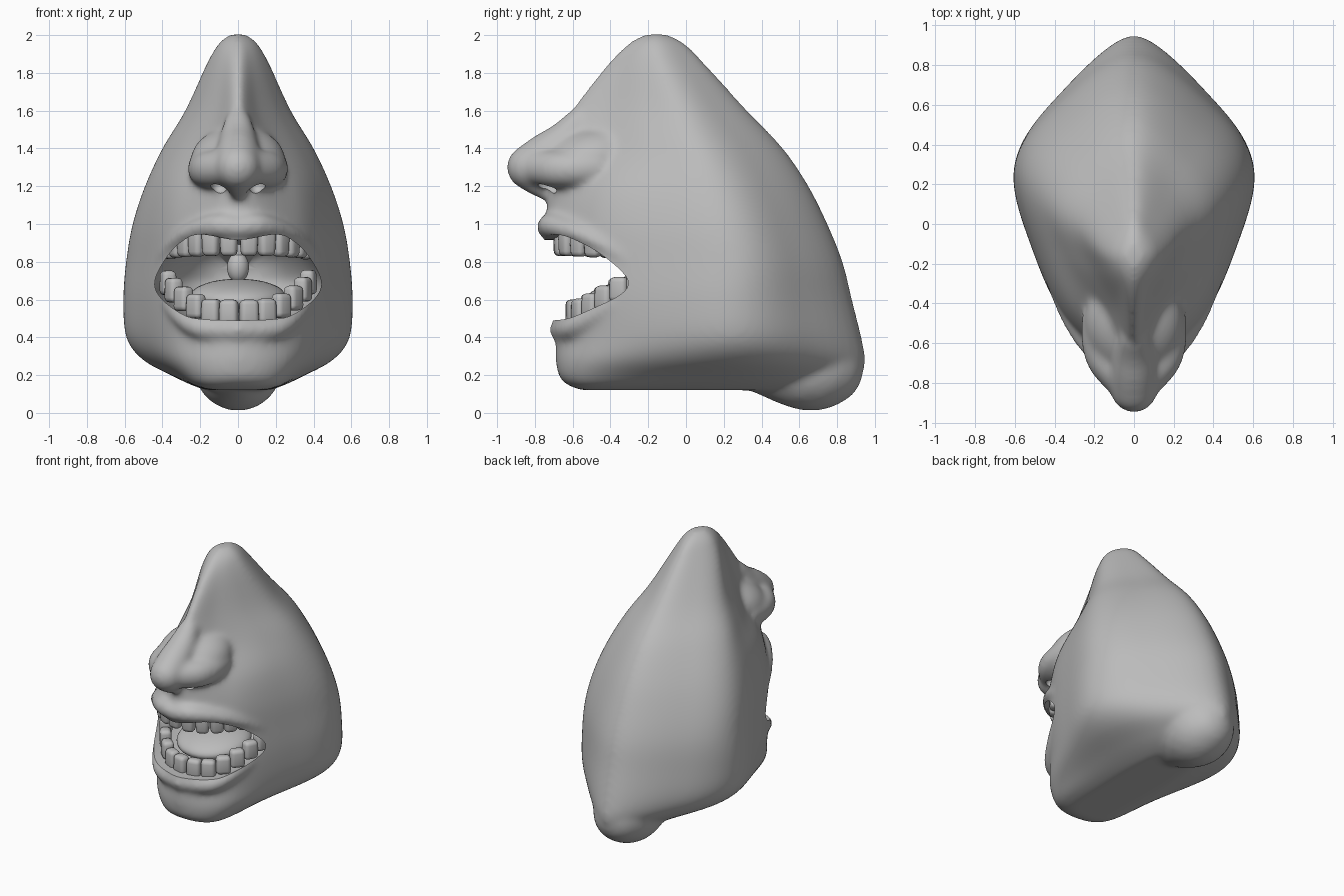
import bpy
import bmesh
import math
from mathutils import Matrix, Vector

if "Cube" in bpy.data.objects:
    bpy.data.objects.remove(bpy.data.objects["Cube"], do_unlink=True)

# One clay grey for everything
clay = bpy.data.materials.new("clay_grey")
clay.use_nodes = True
clay.diffuse_color = (0.5, 0.5, 0.5, 1)
for node in clay.node_tree.nodes:
    if node.type == "BSDF_PRINCIPLED":
        node.inputs["Base Color"].default_value = clay.diffuse_color
        node.inputs["Roughness"].default_value = 0.7


def spline(points, steps, closed=False):
    """Smooth curve through points of any dimension."""
    n = len(points)
    result = []
    for i in range(n if closed else n - 1):
        picks = [(i + k) % n if closed else min(max(i + k, 0), n - 1)
                 for k in (-1, 0, 1, 2)]
        a, b, c, d = [Vector(points[p]) for p in picks]
        for s in range(steps):
            t = s / steps
            curve = (a * 2 - b * 5 + c * 4 - d) * t + ((b - c) * 3 + d - a) * t * t
            result.append(b + (c - a + curve) * (t / 2))
    if not closed:
        result.append(Vector(points[-1]))
    return result


def mirror_outline(half):
    """Close a half outline whose first and last points lie on the middle line."""
    return list(half) + [(-x, v) for x, v in reversed(half[1:-1])]


def loft(bm, rings):
    """Skin a stack of rings and cap both ends."""
    loops = [[bm.verts.new(p) for p in ring] for ring in rings]
    count = len(loops[0])
    for low, high in zip(loops, loops[1:]):
        for i in range(count):
            j = (i + 1) % count
            bm.faces.new((low[i], low[j], high[j], high[i]))
    bm.faces.new(loops[0])
    bm.faces.new(loops[-1])


def ball(bm, centre, size, tilt=0.0):
    matrix = (Matrix.Translation(centre) @ Matrix.Rotation(tilt, 4, "X")
              @ Matrix.Diagonal((*size, 1)))
    bmesh.ops.create_uvsphere(bm, u_segments=32, v_segments=20, radius=1, matrix=matrix)


def bead_tube(bm, points, mirrored=True):
    """Run of overlapping balls along (x, y, z, radius) points."""
    for x, y, z, r in spline(points, 8):
        for side in ((1, -1) if mirrored else (1,)):
            bmesh.ops.create_icosphere(bm, subdivisions=3, radius=r,
                                       matrix=Matrix.Translation((side * x, y, z)))


def finish(name, bm):
    bmesh.ops.recalc_face_normals(bm, faces=bm.faces)
    mesh = bpy.data.meshes.new(name)
    bm.to_mesh(mesh)
    bm.free()
    mesh.materials.append(clay)
    obj = bpy.data.objects.new(name, mesh)
    bpy.context.collection.objects.link(obj)
    return obj


def smooth(obj, angle):
    """Bake the modifiers, then shade smooth with sharp edges kept."""
    bpy.ops.object.select_all(action="DESELECT")
    obj.select_set(True)
    bpy.context.view_layer.objects.active = obj
    bpy.ops.object.convert(target="MESH")
    bpy.ops.object.shade_smooth_by_angle(angle=math.radians(angle))


# Head levels: z, front y, cheek x, cheek y, side x, side y, back y
levels = [
    (.12, -.55, .13, -.48, .16, .25, .8),
    (.145, -.62, .2, -.53, .23, .28, .88),
    (.19, -.67, .24, -.55, .33, .28, .93),
    (.28, -.69, .28, -.55, .5, .28, .95),
    (.4, -.69, .3, -.52, .59, .28, .93),
    (.6, -.71, .32, -.51, .605, .28, .88),
    (.8, -.74, .32, -.51, .59, .28, .83),
    (1, -.74, .31, -.51, .555, .24, .75),
    (1.2, -.73, .28, -.47, .49, .18, .65),
    (1.4, -.72, .19, -.42, .4, .09, .515),
    (1.6, -.61, .11, -.41, .28, -.01, .325),
    (1.85, -.415, .08, -.32, .165, -.12, .1),
    (1.96, -.3, .06, -.25, .1, -.15, -.01),
    (2.005, -.22, .02, -.19, .04, -.16, -.1),
]
bm = bmesh.new()
rings = []
for z, front, cheek_x, cheek_y, side_x, side_y, back in spline(levels, 4):
    half = [(0, front), (cheek_x, cheek_y),
            ((cheek_x + side_x) / 2 + side_x * .09, (cheek_y + side_y) / 2),
            (side_x, side_y),
            (side_x * .69, side_y + (back - side_y) * .52), (0, back)]
    rings.append([(x, y, z) for x, y in spline(mirror_outline(half), 8, True)])
loft(bm, rings)

# Rounded swelling under the back
bead_tube(bm, [(0, .3, .27, .12), (0, .48, .25, .18), (0, .65, .245, .235),
               (0, .74, .235, .2)], False)

# Nose: broad base, bridge and tip, divider between nostrils, wings
ball(bm, (0, -.5, 1.34), (.25, .27, .17), .25)
bead_tube(bm, [(0, -.58, 1.53, .075), (0, -.65, 1.44, .1),
               (0, -.74, 1.37, .115), (0, -.83, 1.3, .12)], False)
bead_tube(bm, [(0, -.81, 1.24, .08), (0, -.75, 1.17, .045)], False)
bead_tube(bm, [(.07, -.77, 1.295, .095), (.14, -.68, 1.29, .1),
               (.172, -.58, 1.29, .095), (.18, -.48, 1.3, .085)])

# Lips
bead_tube(bm, [(0, -.725, .98, .065), (.12, -.7, .99, .065), (.28, -.54, .94, .05),
               (.39, -.33, .83, .04), (.43, -.18, .7, .03)])
bead_tube(bm, [(0, -.66, .44, .065), (.2, -.6, .45, .06),
               (.32, -.46, .53, .05), (.41, -.28, .64, .035)])
head = finish("head", bm)

# Cutter for the mouth cavity and the nostrils
bm = bmesh.new()
mouth = [(0, .915), (.2, .945), (.3, .905), (.38, .82), (.44, .7),
         (.41, .61), (.3, .525), (.2, .497), (0, .49)]
outline = spline(mirror_outline(mouth), 5, True)
loft(bm, [[(x * s, y, .72 + (z - .72) * s) for x, z in outline]
          for y, s in ((-1.2, 1), (-.25, 1), (-.05, .85), (.1, .6), (.18, .3))])
for side in (1, -1):
    ball(bm, (side * .1, -.725, 1.205), (.045, .06, .045), -.2)
cutter = finish("mouth_cutter", bm)
cutter.hide_render = True

# Fuse the head forms, relax them and open the mouth
fuse = head.modifiers.new("fuse", "REMESH")
fuse.mode = "VOXEL"
fuse.voxel_size = 0.016
relax = head.modifiers.new("relax", "SMOOTH")
relax.factor = 0.5
relax.iterations = 20
opening = head.modifiers.new("opening", "BOOLEAN")
opening.operation = "DIFFERENCE"
opening.solver = "EXACT"
opening.object = cutter
smooth(head, 50)
bpy.data.objects.remove(cutter, do_unlink=True)


def tooth_row(name, half, count, height, taper):
    """Evenly spaced rounded teeth along a mirrored arch of tooth centres."""
    path = spline([(-x, y, z) for x, y, z in reversed(half[1:])] + half, 16)
    length = sum((b - a).length for a, b in zip(path, path[1:]))
    width = length / count
    bm = bmesh.new()
    walked, placed = 0.0, 0
    for a, b in zip(path, path[1:]):
        step = b - a
        walked += step.length
        if placed < count and walked >= (placed + .5) * width:
            placed += 1
            matrix = (Matrix.Translation(b)
                      @ Matrix.Rotation(math.atan2(step.y, step.x), 4, "Z")
                      @ Matrix.Diagonal((width, .08, height, 1)))
            verts = bmesh.ops.create_cube(bm, size=1, matrix=matrix)["verts"]
            for v in verts:
                if (v.co.z > b.z) == (taper > 0):
                    v.co = b + Vector(((v.co.x - b.x) * abs(taper),
                                       (v.co.y - b.y) * abs(taper), v.co.z - b.z))
    row = finish(name, bm)
    bevel = row.modifiers.new("rounding", "BEVEL")
    bevel.width = 0.026
    bevel.segments = 3
    smooth(row, 60)


tooth_row("lower_teeth", [(0, -.6, .535), (.15, -.56, .54), (.26, -.47, .585),
                          (.34, -.36, .65), (.385, -.22, .71)], 12, .13, .95)
tooth_row("upper_teeth", [(0, -.665, .9), (.15, -.63, .9), (.26, -.52, .895),
                          (.33, -.4, .89), (.37, -.27, .88)], 12, .14, -.88)

# Tongue with a raised back
bm = bmesh.new()
ball(bm, (0, -.28, .62), (.25, .26, .085), .12)
smooth(finish("tongue", bm), 180)

# Uvula hanging from the palate
bm = bmesh.new()
ball(bm, (0, -.06, .77), (.058, .055, .08))
ball(bm, (0, -.05, .86), (.042, .042, .1))
smooth(finish("uvula", bm), 180)
